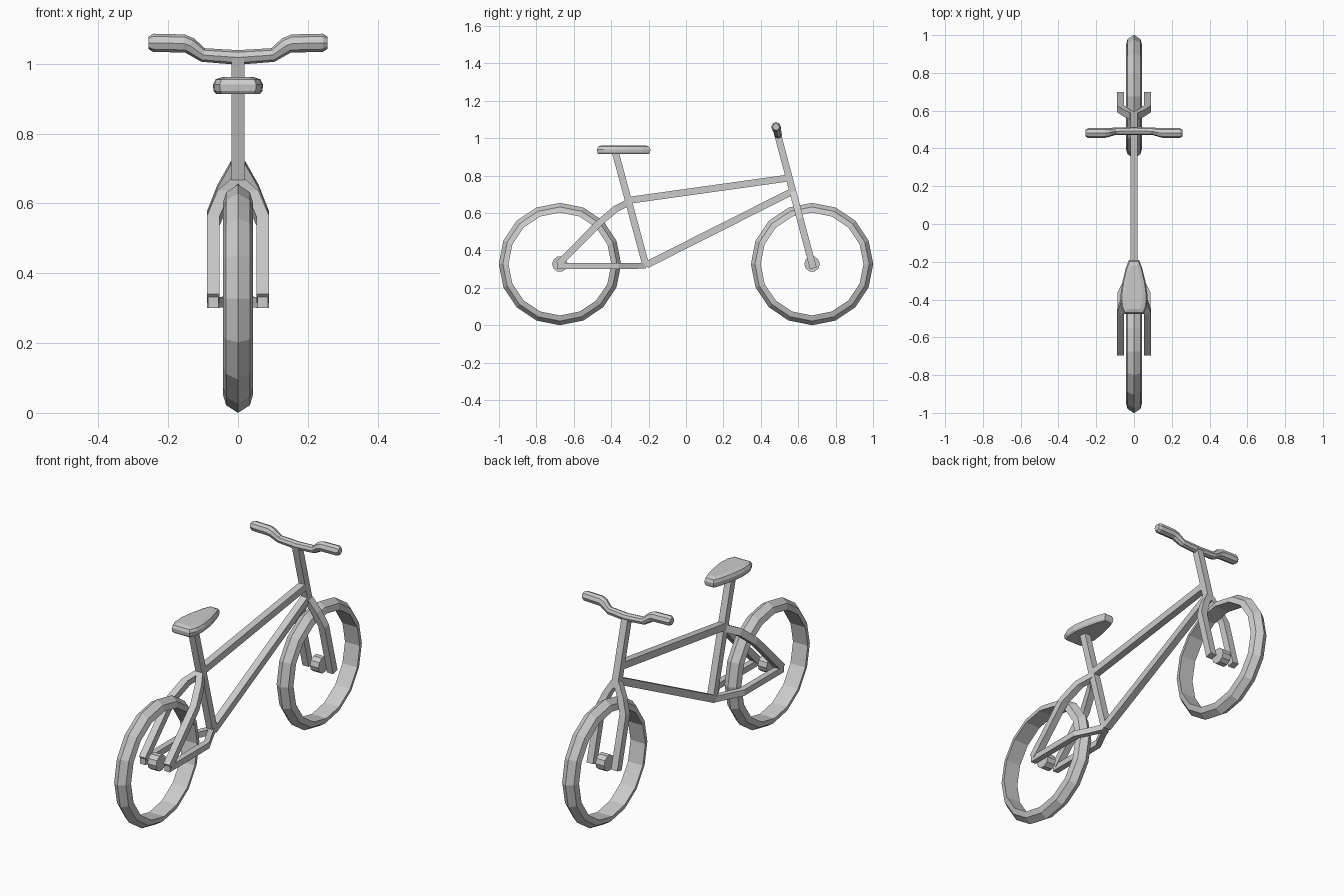
import bpy, bmesh, math
from mathutils import Vector

if "Cube" in bpy.data.objects:
    bpy.data.objects.remove(bpy.data.objects["Cube"])


def loft(name, rings, caps=True, closed=False):
    """Skin a list of equal-length vertex rings into a mesh object."""
    bm = bmesh.new()
    vr = [[bm.verts.new(p) for p in r] for r in rings]
    n = len(vr[0])
    for i in range(len(vr) if closed else len(vr) - 1):
        a, b = vr[i], vr[(i + 1) % len(vr)]
        for j in range(n):
            bm.faces.new((a[j], a[(j + 1) % n], b[(j + 1) % n], b[j]))
    if caps and not closed:
        bm.faces.new(vr[0])
        bm.faces.new(vr[-1])
    bmesh.ops.recalc_face_normals(bm, faces=bm.faces[:])
    me = bpy.data.meshes.new(name)
    bm.to_mesh(me)
    bm.free()
    ob = bpy.data.objects.new(name, me)
    bpy.context.collection.objects.link(ob)
    return ob


def tube(name, path, radii, sides=4, phase=math.pi / 4, axis=(1, 0, 0)):
    """Sweep a regular polygon along a path; one section axis stays fixed."""
    pts = [Vector(p) for p in path]
    u = Vector(axis)
    rings = []
    for i, p in enumerate(pts):
        t = pts[min(i + 1, len(pts) - 1)] - pts[max(i - 1, 0)]
        v = t.cross(u).normalized()
        r = radii[i] if isinstance(radii, (list, tuple)) else radii
        rings.append([p + r * (math.cos(a) * u + math.sin(a) * v)
                      for a in (phase + 2 * math.pi * k / sides for k in range(sides))])
    return loft(name, rings)


R = 0.327          # wheel radius
AXLE = 0.674       # axle distance from the centre
T = 0.026          # square tube corner radius

# Tyres and hubs
profile = [(0, R), (0.034, 0.305), (0.043, 0.275), (-0.043, 0.275), (-0.034, 0.305)]
for label, cy in (("rear", -AXLE), ("front", AXLE)):
    rings = []
    for k in range(16):
        a = 2 * math.pi * k / 16
        rings.append([(x, cy + r * math.sin(a), R + r * math.cos(a)) for x, r in profile])
    loft(label + "_tyre", rings, closed=True)
    tube(label + "_hub", [(-0.025, cy, R), (0.025, cy, R)], 0.042, 10, 0, (0, 1, 0))


def steer_y(z):
    return 0.49 + (1.02 - z) * 0.266


# Main frame
tube("seat_tube", [(0, -0.212, 0.31), (0, -0.378, 0.925)], T)
tube("top_tube", [(0, -0.31, 0.667), (0, 0.55, 0.787)], T)
tube("down_tube", [(0, -0.212, 0.322), (0, 0.57, 0.716)], T)
tube("steering_tube", [(0, steer_y(z), z) for z in (1.02, 0.68)], T)

# Paired fork legs and rear stays
for label, s in (("right", 1), ("left", -1)):
    tube(label + "_fork_leg", [(s * x, steer_y(z), z) for x, z in
         ((0.003, 0.715), (0.04, 0.65), (0.071, 0.572), (0.071, 0.305))], T)
    tube(label + "_seat_stay", [(0, -0.31, 0.655), (s * 0.04, -0.375, 0.622),
         (s * 0.071, -0.46, 0.55), (s * 0.071, -0.682, 0.327)], T)
    tube(label + "_chain_stay", [(0, -0.215, 0.318), (s * 0.03, -0.28, 0.317),
         (s * 0.071, -0.36, 0.317), (s * 0.071, -0.69, 0.316)], T * 0.85)

# Handlebar with thicker grips
half = [(0.1, 1.025, 0.02), (0.138, 1.052, 0.024), (0.155, 1.058, 0.026),
        (0.243, 1.06, 0.026), (0.256, 1.06, 0.018)]
bar = [(-x, z, r) for x, z, r in reversed(half)] + [(0, 1.018, 0.021)] + half
tube("handlebar", [(x, steer_y(z) + 0.002, z) for x, z, r in bar],
     [r for x, z, r in bar], 8, 0, (0, 1, 0))

# Seat
side = [(0.026, -0.19), (0.042, -0.23), (0.062, -0.31), (0.072, -0.38),
        (0.068, -0.44), (0.052, -0.476)]
outline = side + [(-x, y) for x, y in reversed(side)]
cy = -0.34
loft("seat", [[(x * s, cy + (y - cy) * (0.5 + 0.5 * s), z) for x, y in outline]
              for z, s in ((0.914, 0.88), (0.922, 0.97), (0.94, 1.0), (0.955, 0.9), (0.962, 0.6))])
